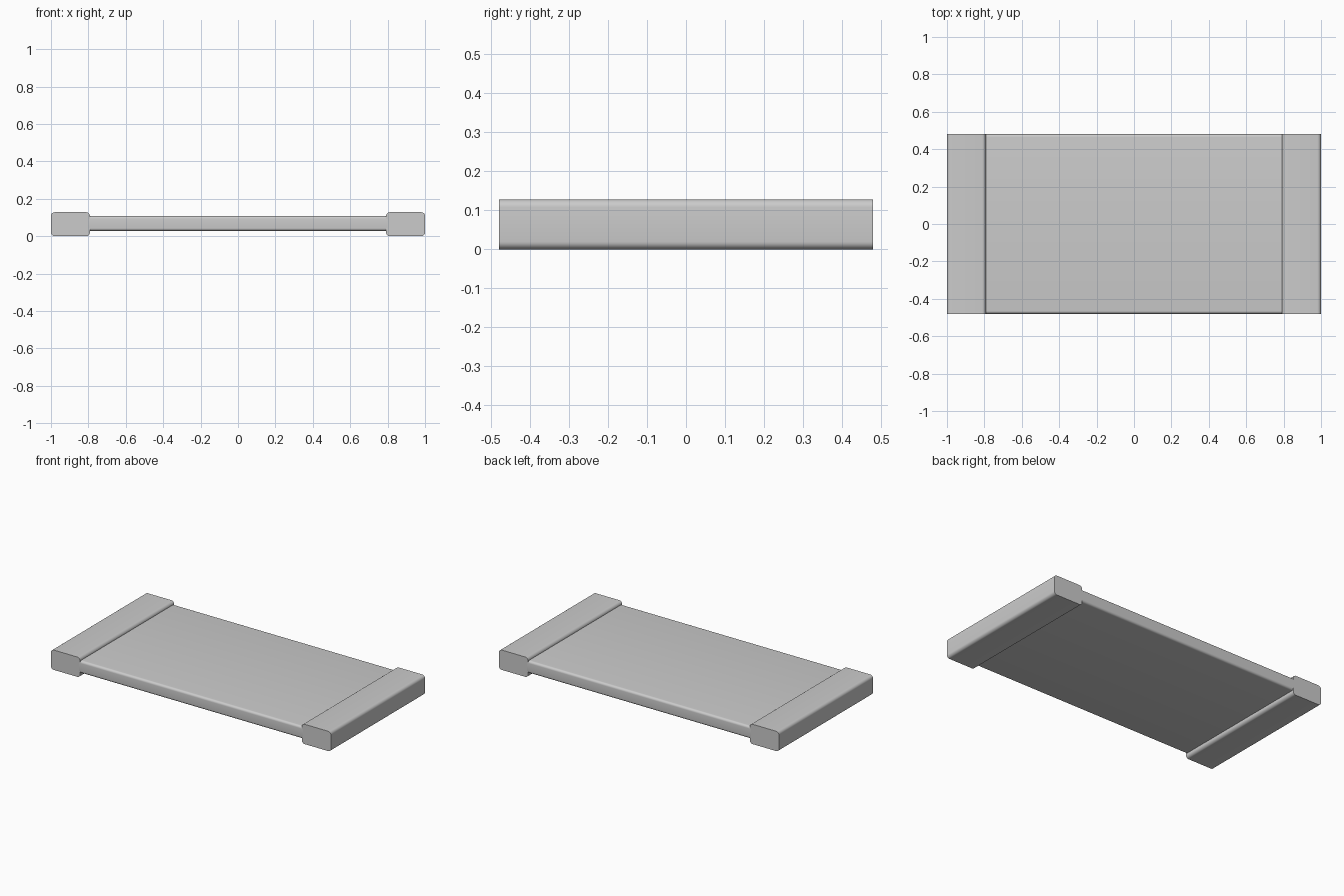
import bpy, bmesh

if "Cube" in bpy.data.objects:
    bpy.data.objects.remove(bpy.data.objects["Cube"])


def rounded_bar(name, size, centre, axis, radius, segments=6):
    """Box whose four edges running along the given axis are rounded."""
    bm = bmesh.new()
    bmesh.ops.create_cube(bm, size=1)
    for v in bm.verts:
        v.co = [v.co[i] * size[i] + centre[i] for i in range(3)]
    edges = [e for e in bm.edges
             if abs((e.verts[0].co - e.verts[1].co)[axis]) > 1e-4]
    bmesh.ops.bevel(bm, geom=edges, offset=radius, segments=segments,
                    profile=0.5, affect='EDGES')
    mesh = bpy.data.meshes.new(name)
    bm.to_mesh(mesh)
    bm.free()
    obj = bpy.data.objects.new(name, mesh)
    bpy.context.collection.objects.link(obj)
    bpy.ops.object.select_all(action='DESELECT')
    obj.select_set(True)
    bpy.context.view_layer.objects.active = obj
    bpy.ops.object.shade_smooth_by_angle(angle=0.6)
    return obj


# Centre board, long edges rounded
rounded_bar("centre_board", (1.60, 0.96, 0.08), (0, 0, 0.068), 0, 0.015)

# Thicker end caps, rounded along their length
for side, label in ((-1, "left"), (1, "right")):
    rounded_bar(label + "_end_cap", (0.208, 0.96, 0.128),
                (side * 0.896, 0, 0.064), 1, 0.02)
